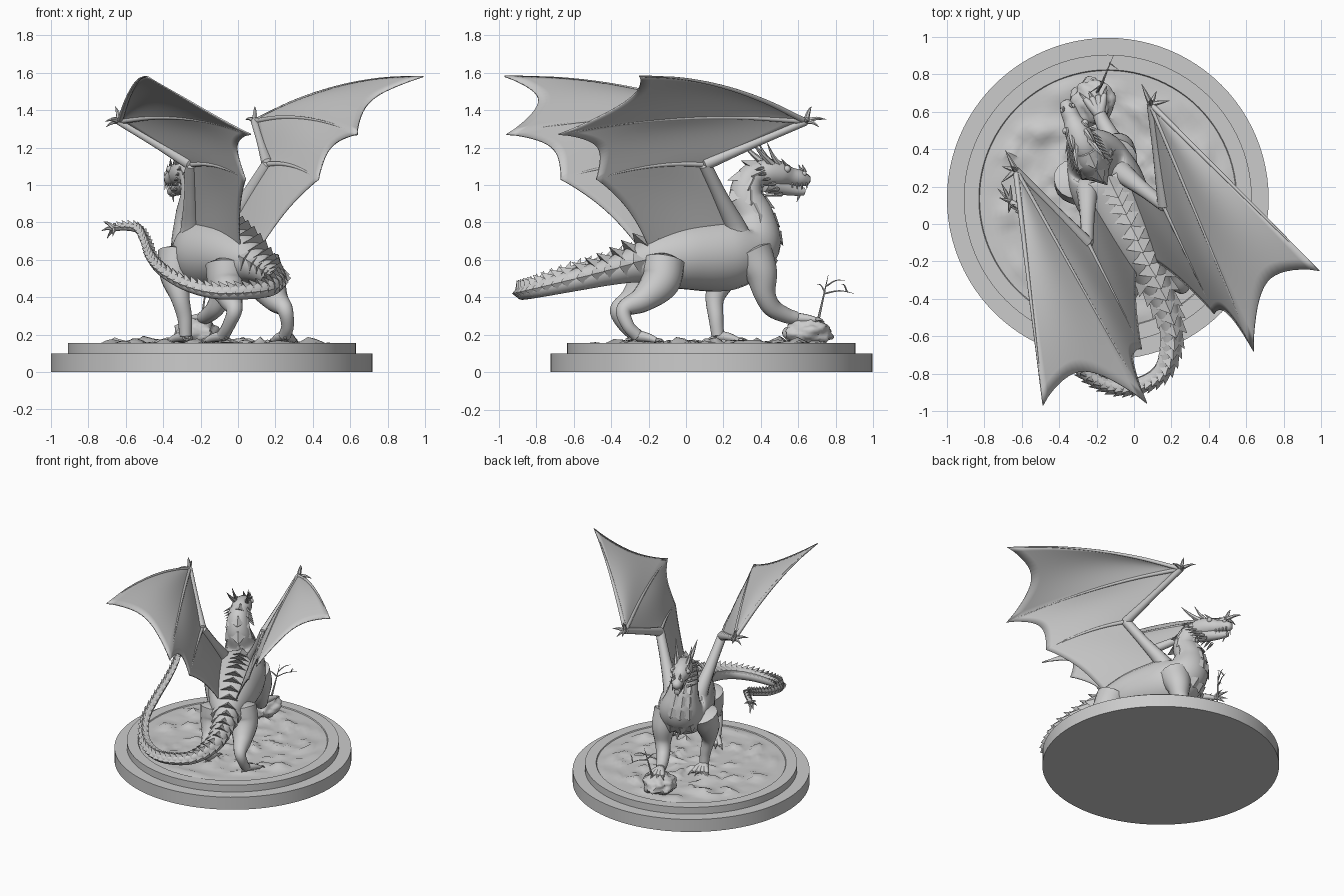
import bpy, bmesh, math, random
from mathutils import Vector, noise

random.seed(4)
if "Cube" in bpy.data.objects:
    bpy.data.objects.remove(bpy.data.objects["Cube"])

UP = Vector((0, 0, 1))
FWD = Vector((-.438, .899, 0))
SIDE = Vector((.899, .438, 0))
AXIS = Vector((.235, -.575, 0))


def mirror(p):
    """Reflect a point in the body's own middle plane."""
    p = Vector(p)
    return p - SIDE * 2 * (p - AXIS).dot(SIDE)


def finish(name, bm, angle=50, thick=0):
    bmesh.ops.recalc_face_normals(bm, faces=bm.faces)
    mesh = bpy.data.meshes.new(name)
    bm.to_mesh(mesh)
    bm.free()
    ob = bpy.data.objects.new(name, mesh)
    bpy.context.collection.objects.link(ob)
    if thick:
        mod = ob.modifiers.new("thickness", 'SOLIDIFY')
        mod.thickness = thick
        mod.offset = 0
    bpy.ops.object.select_all(action='DESELECT')
    ob.select_set(True)
    bpy.context.view_layer.objects.active = ob
    bpy.ops.object.shade_smooth_by_angle(angle=math.radians(angle))
    return ob


def frames(pts, per, normal):
    """Smooth path through (x, y, z, radius) points with a carried normal."""
    pts = [Vector(p) for p in pts]
    ext = [2 * pts[0] - pts[1]] + pts + [2 * pts[-1] - pts[-2]]
    out = []
    for i in range(len(pts) - 1):
        a, b, c, d = ext[i:i + 4]
        for k in range(per):
            t = k / per
            out.append(b + .5 * t * (c - a + t * (2 * a - 5 * b + 4 * c - d + t * (3 * (b - c) + d - a))))
    out.append(pts[-1])
    result, n = [], Vector(normal)
    for i, q in enumerate(out):
        t = (out[min(i + 1, len(out) - 1)] - out[max(i - 1, 0)]).to_3d().normalized()
        n = n - t * n.dot(t)
        if n.length < 1e-4:
            n = t.orthogonal()
        n.normalize()
        result.append((q.to_3d(), max(q.w, .001), t, n.copy(), t.cross(n)))
    return result


def sweep(bm, pts, sides=12, per=6, normal=(.1, -1, .2)):
    path, rings = frames(pts, per, normal), []
    for p, r, t, n, b in path:
        angles = [2 * math.pi * j / sides for j in range(sides)]
        rings.append([bm.verts.new(p + r * (n * math.cos(a) + b * math.sin(a))) for a in angles])
    for r0, r1 in zip(rings, rings[1:]):
        for j in range(sides):
            k = (j + 1) % sides
            bm.faces.new((r0[j], r0[k], r1[k], r1[j]))
    for ring, (p, r, t, n, b), s in ((rings[0], path[0], -1), (rings[-1], path[-1], 1)):
        tip = bm.verts.new(p + t * r * s * .5)
        for j in range(sides):
            bm.faces.new((ring[j], ring[(j + 1) % sides], tip))
    return path


def spike(bm, a, b, r, bend=0):
    a, b = Vector(a), Vector(b)
    mid = (a + b) / 2 + UP * bend
    sweep(bm, [(*a, r), (*mid, r * .65), (*b, .001)], 6, 3)


# Round stepped plinth, turned from a profile
CENTRE = Vector((-.14, .135, 0))
bm = bmesh.new()
prof = [(0, 0), (.86, 0), (.86, .1), (.77, .1), (.77, .155), (.69, .155), (.68, .14), (0, .14)]
vs = [bm.verts.new(CENTRE + Vector((r, 0, z))) for r, z in prof]
es = [bm.edges.new(e) for e in zip(vs, vs[1:])]
bmesh.ops.spin(bm, geom=vs + es, cent=CENTRE, axis=UP, angle=2 * math.pi, steps=96)
bmesh.ops.remove_doubles(bm, verts=bm.verts, dist=1e-4)
finish("plinth", bm, 30)

# Rough ground inside the rim
bm = bmesh.new()
rings, seg = 24, 72
grid = []
for i in range(1, rings + 1):
    row = []
    for j in range(seg):
        a, r = 2 * math.pi * j / seg, .69 * i / rings
        p = CENTRE + Vector((r * math.cos(a), r * math.sin(a), 0))
        h = max(0, noise.noise(p * 9) + .4 * noise.noise(p * 22)) * .05
        p.z = .148 + h * min(1, (rings - i) / 4)
        row.append(bm.verts.new(p))
    grid.append(row)
for r0, r1 in zip(grid, grid[1:]):
    for j in range(seg):
        k = (j + 1) % seg
        bm.faces.new((r0[j], r0[k], r1[k], r1[j]))
bm.faces.new(grid[0])
finish("ground", bm)

# Boulder under the raised paw
bm = bmesh.new()
bmesh.ops.create_icosphere(bm, subdivisions=4, radius=1)
for v in bm.verts:
    d = v.co.copy()
    k = 1 + .2 * noise.noise(d * 2) + .1 * noise.noise(d * 5)
    v.co = Vector((-.22, .65, .21)) + Vector((d.x * .115, d.y * .125, d.z * .08)) * k
finish("boulder", bm)

# Bare shrub beside the boulder
bm = bmesh.new()
spike(bm, (-.2, .7, .25), (-.16, .76, .52), .008)
for a, b in (((-.18, .74, .42), (-.11, .9, .42)), ((-.17, .75, .46), (-.13, .85, .49)),
             ((-.18, .74, .43), (-.24, .7, .47)), ((-.13, .86, .43), (-.09, .83, .47))):
    spike(bm, a, b, .005, .015)
finish("shrub", bm)

# Neck, trunk and long curling tail in one skin
bm = bmesh.new()
spine = sweep(bm, [
    (-.26, .4, 1.07, .065), (-.235, .34, 1.03, .075), (-.22, .32, .94, .09), (-.225, .36, .82, .115),
    (-.2, .345, .69, .165), (-.145, .21, .635, .2), (-.045, 0, .62, .18), (.025, -.15, .6, .145),
    (.09, -.27, .575, .1), (.15, -.4, .54, .075), (.2, -.58, .495, .06), (.16, -.77, .45, .048),
    (.03, -.86, .43, .042), (-.13, -.865, .43, .038), (-.28, -.78, .47, .034), (-.4, -.6, .54, .031),
    (-.46, -.38, .61, .028), (-.49, -.18, .69, .025), (-.53, -.02, .76, .022), (-.6, .07, .775, .019),
    (-.67, .13, .765, .014)], 24, 8, -FWD)
finish("body", bm)

# Overlapping plates down the back and tail, and on the throat


def scute(bm, f, turn, reach, height):
    p, r, t, n, b = f
    half = min(1, .075 / r)

    def at(a, radius):
        return p + radius * (n * math.cos(a) + b * math.sin(a))
    front = at(turn, r * 1.04) - t * reach * .3
    tip = at(turn, r + height) + t * reach
    wings = [at(turn + s * half, r * .99) + t * reach * .3 for s in (-1, 1)]
    a, b2, c, d = [bm.verts.new(v) for v in (front, wings[0], tip, wings[1])]
    for face in ((a, b2, c), (a, c, d), (a, d, b2), (b2, d, c)):
        bm.faces.new(face)


plates, throat = bmesh.new(), bmesh.new()
last = None
for f in spine[2:-4]:
    p, r = f[0], f[1]
    gap = max(.032, min(.06, r * .9))
    if last is not None and (p - last).length < gap:
        continue
    last = p
    scute(plates, f, 0, gap * 1.1, min(.05, .012 + r * .4))
    if r < .12:
        for turn in (-1.25, 1.25):
            scute(plates, f, turn, gap * 1.2, .008 + r * .12)
    if p.z > .6 and p.y > .3:
        for turn in (-.45, 0, .45):
            scute(throat, f, math.pi + turn, gap * 1.1, .022)
finish("back_plates", plates, 25)
finish("throat_plates", throat, 25)

# Barbed tail end
bm = bmesh.new()
tip = Vector((-.66, .12, .765))
for d in ((-.07, .07, -.01), (-.05, .1, .03), (-.06, .02, .04), (-.04, .07, -.05), (-.01, -.06, -.04), (.0, .09, .03)):
    spike(bm, tip, tip + Vector(d), .014, .008)
finish("tail_barbs", bm)

# Head: skull, lower jaw, horns and cheek spines
HEAD = Vector((-.305, .5, 1.06))
H_FWD = Vector((-.39, .92, 0))
H_SIDE = Vector((.92, .39, 0))


def head_pt(along, out, up):
    return HEAD + H_FWD * along + H_SIDE * out + UP * up


bm = bmesh.new()
sweep(bm, [(*head_pt(a, 0, u), r) for a, u, r in
           ((-.15, -.01, .06), (-.08, .005, .073), (0, 0, .068), (.06, -.015, .05), (.12, -.025, .044), (.165, -.04, .028))], 16)
for s in (-1, 1):
    for a, o, u, r in ((.13, .03, 0, .014), (.02, .055, .025, .02)):
        bmesh.ops.create_icosphere(bm, subdivisions=2, radius=r)
        bmesh.ops.translate(bm, verts=bm.verts[-42:], vec=head_pt(a, o * s, u))
finish("skull", bm)

bm = bmesh.new()
sweep(bm, [(*head_pt(a, 0, u), r) for a, u, r in
           ((-.08, -.05, .05), (0, -.07, .042), (.08, -.088, .03), (.14, -.095, .022))], 12)
spike(bm, head_pt(.12, 0, -.1), head_pt(.1, 0, -.15), .01)
finish("lower_jaw", bm)

bm = bmesh.new()
for s in (-1, 1):
    spike(bm, head_pt(-.06, .04 * s, .05), head_pt(-.2, .08 * s, .18), .02, -.01)
    spike(bm, head_pt(-.02, .04 * s, .05), head_pt(-.1, .06 * s, .17), .016, -.015)
    spike(bm, head_pt(.03, .045 * s, .035), head_pt(-.02, .07 * s, .08), .011)
    spike(bm, head_pt(.14, .02 * s, .01), head_pt(.12, .025 * s, .05), .009)
    for k in range(6):
        a, u = -.11 + .02 * k, .03 - .028 * k
        spike(bm, head_pt(a, .045 * s, u), head_pt(a - .08, .105 * s, u - .01), .012)
    for k in range(4):
        a = .06 + .028 * k
        spike(bm, head_pt(a, .03 * s, -.05), head_pt(a, .033 * s, -.085), .006)
finish("horns_and_teeth", bm)

# Legs, each ending in spread clawed toes


def leg(name, pts, toe_dir, drop):
    bm = bmesh.new()
    sweep(bm, pts, 16)
    ankle = Vector(pts[-1][:3])
    d = Vector(toe_dir).normalized()
    for spread in (-.55, -.18, .18, .55):
        w = d + Vector((d.y, -d.x, 0)) * spread
        knuckle, end = ankle + w * .055 + UP * drop * .4, ankle + w * .1 + UP * drop
        sweep(bm, [(*ankle, .03), (*knuckle, .024), (*end, .014)], 8, 4)
        spike(bm, end, end + w * .04 - UP * .012, .012, .008)
    spike(bm, ankle, ankle - d * .06 + UP * drop * .8, .016)
    finish(name, bm)


leg("left_hind_leg", [(.11, -.12, .59, .115), (.15, -.14, .48, .105), (.2, -.23, .39, .07), (.25, -.33, .335, .044),
                      (.265, -.31, .25, .034), (.25, -.26, .195, .034)], (-.05, 1, 0), -.025)
leg("right_hind_leg", [(-.06, -.19, .57, .115), (-.06, -.22, .47, .1), (-.04, -.29, .39, .066), (-.02, -.365, .33, .043),
                       (-.05, -.33, .25, .034), (-.08, -.27, .195, .034)], (-.4, 1, 0), -.025)
leg("left_front_leg", [(-.1, .35, .63, .12), (-.085, .4, .53, .09), (-.09, .42, .42, .06), (-.12, .46, .345, .05),
                       (-.16, .53, .305, .042), (-.185, .585, .29, .036)], (-.25, 1, 0), -.01)
leg("right_front_leg", [(-.32, .24, .63, .11), (-.335, .2, .52, .085), (-.31, .155, .4, .052), (-.285, .16, .29, .04),
                        (-.28, .17, .195, .034)], (-.3, 1, 0), -.025)

# Wings: arm and finger bones with scalloped skin between them
SHOULDER, ELBOW, WRIST = Vector((-.06, .27, .76)), Vector((.16, .1, 1.11)), Vector((.09, .64, 1.34))
TIPS = [Vector((.99, -.25, 1.58)), Vector((.64, -.68, 1.27)), Vector((.43, -.48, 1.03)), Vector((.1, -.19, .64))]
ROOTS = [WRIST, WRIST, ELBOW, SHOULDER]
LIFT = (.065, .05, .03, 0)


def along_finger(i, u):
    return ROOTS[i].lerp(TIPS[i], u) + UP * LIFT[i] * 4 * u * (1 - u)


def wing(side, place):
    bm = bmesh.new()
    steps = 16
    for i, scallop in enumerate((.14, .12, .07)):
        rows = []
        for a in range(steps + 1):
            v = a / steps
            reach = 1 - scallop * math.sin(math.pi * v) ** .8
            row = []
            for b in range(steps + 1):
                u = reach * b / steps
                p = along_finger(i, u).lerp(along_finger(i + 1, u), v)
                p += UP * .03 * math.sin(math.pi * v) * math.sin(math.pi * u)
                row.append(bm.verts.new(place(p)))
            rows.append(row)
        for r0, r1 in zip(rows, rows[1:]):
            for b in range(steps):
                bm.faces.new((r0[b], r0[b + 1], r1[b + 1], r1[b]))
    bmesh.ops.remove_doubles(bm, verts=bm.verts, dist=1e-4)
    finish(side + "_wing_skin", bm, 60, .008)

    bm = bmesh.new()
    base = SHOULDER - UP * .08
    sweep(bm, [(*place(p), r) for p, r in ((base, .085), (SHOULDER, .06), (SHOULDER.lerp(ELBOW, .5), .04), (ELBOW, .034))])
    sweep(bm, [(*place(p), r) for p, r in ((ELBOW, .034), (ELBOW.lerp(WRIST, .5), .024), (WRIST, .022))])
    for i in range(3):
        sweep(bm, [(*place(along_finger(i, u)), .016 - .013 * u) for u in (0, .25, .5, .75, 1)], 8)
    for d in ((-.05, .11, .01), (.1, .02, .0), (.0, .03, .08), (.03, .07, -.03)):
        spike(bm, place(WRIST), place(WRIST + Vector(d)), .016, .01)
    finish(side + "_wing_bones", bm)


wing("left", Vector)
wing("right", mirror)
